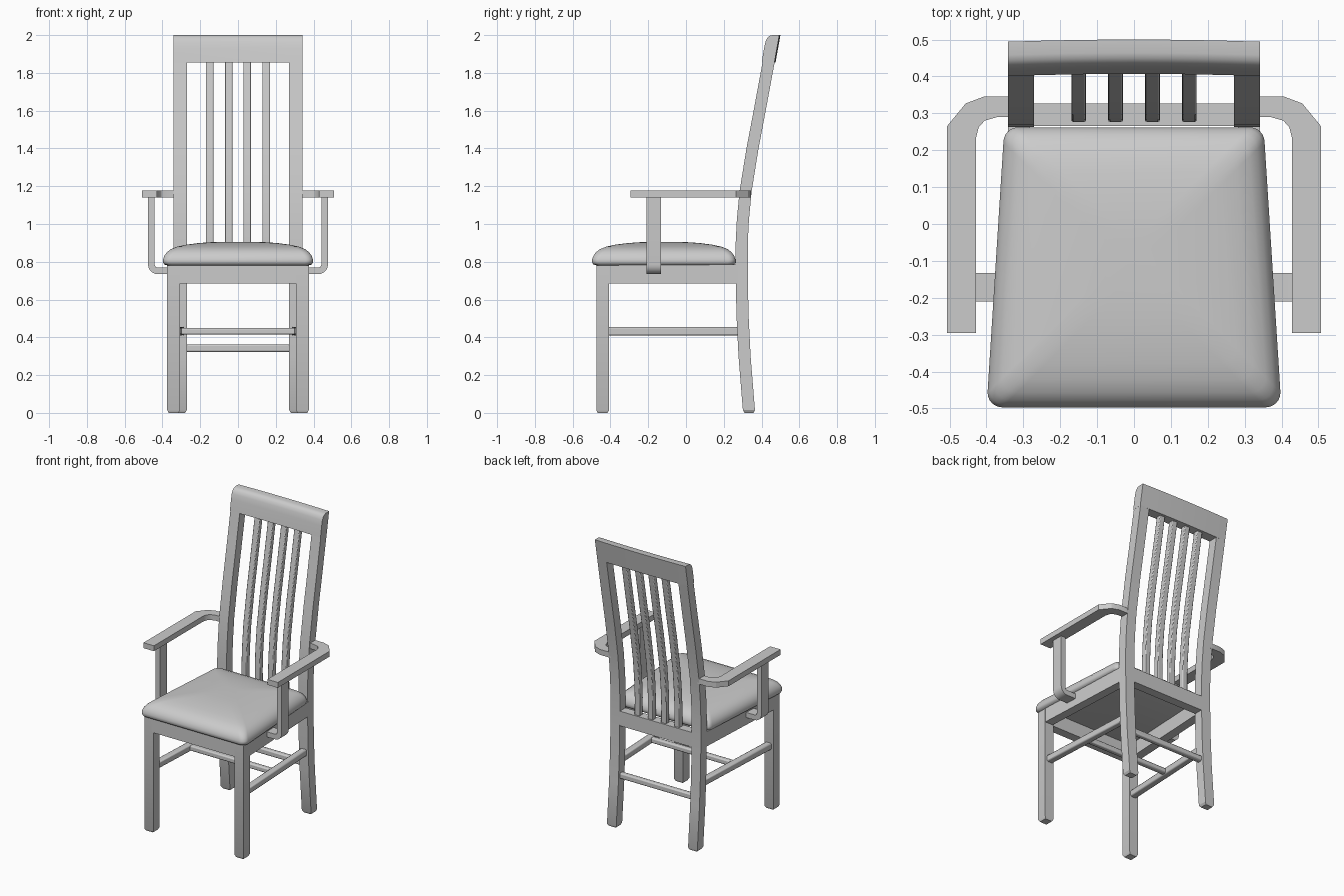
import bpy, bmesh, math
from mathutils import Vector

cube = bpy.data.objects.get("Cube")
if cube:
    bpy.data.objects.remove(cube, do_unlink=True)

GREY = (0.6, 0.6, 0.6, 1.0)
mat = bpy.data.materials.new("light grey")
mat.use_nodes = True
mat.diffuse_color = GREY
mat.node_tree.nodes["Principled BSDF"].inputs["Base Color"].default_value = GREY
mat.node_tree.nodes["Principled BSDF"].inputs["Roughness"].default_value = 0.6


def finish(name, bm, bevel=0.0, angle=30):
    """Turn a bmesh into a named, shaded object."""
    bmesh.ops.recalc_face_normals(bm, faces=bm.faces)
    me = bpy.data.meshes.new(name)
    bm.to_mesh(me)
    bm.free()
    me.materials.append(mat)
    ob = bpy.data.objects.new(name, me)
    bpy.context.collection.objects.link(ob)
    if bevel:
        mod = ob.modifiers.new("Bevel", "BEVEL")
        mod.width = bevel
        mod.segments = 2
        mod.limit_method = "ANGLE"
        mod.angle_limit = math.radians(40)
    bpy.ops.object.select_all(action="DESELECT")
    ob.select_set(True)
    bpy.context.view_layer.objects.active = ob
    bpy.ops.object.shade_smooth_by_angle(angle=math.radians(angle))
    return ob


def loft(name, rings, bevel=0.0, angle=30):
    """Skin a list of equal-length point rings and cap both ends."""
    bm = bmesh.new()
    loops = [[bm.verts.new(p) for p in ring] for ring in rings]
    n = len(loops[0])
    for a, b in zip(loops, loops[1:]):
        for i in range(n):
            j = (i + 1) % n
            bm.faces.new((a[i], a[j], b[j], b[i]))
    bm.faces.new(loops[0][::-1])
    bm.faces.new(loops[-1])
    return finish(name, bm, bevel, angle)


def rect(cx, cy, z, hx, hy):
    return [(cx - hx, cy - hy, z), (cx + hx, cy - hy, z),
            (cx + hx, cy + hy, z), (cx - hx, cy + hy, z)]


def plan(name, pts, z0, z1, side=1, bevel=0.0):
    """Extrude an outline drawn from above."""
    return loft(name, [[(side * x, y, z) for x, y in pts] for z in (z0, z1)], bevel)


def bar(name, a, b, w, h, bevel=0.008):
    """Straight horizontal bar between two points."""
    a, b = Vector(a), Vector(b)
    s = (b - a).cross(Vector((0, 0, 1))).normalized() * w / 2
    u = Vector((0, 0, h / 2))
    return loft(name, [[p - s - u, p + s - u, p + s + u, p - s + u] for p in (a, b)], bevel)


# Centre line of the back posts as (y, z)
BACK = [(0.333, 0.015), (0.31, 0.3), (0.30, 0.5), (0.295, 0.7), (0.295, 0.9),
        (0.301, 1.02), (0.315, 1.17), (0.352, 1.4), (0.39, 1.6), (0.438, 1.86)]

for side, word in ((1, "left"), (-1, "right")):
    # Front leg with a small tapered foot
    loft("front_leg_" + word, [rect(side * 0.341, -0.441, z, h, h) for z, h in
                               ((0, 0.026), (0.015, 0.034), (0.78, 0.034))])
    # Back leg and post in one curved piece
    rings = [rect(side * 0.306, 0.334, 0, 0.026, 0.024)]
    rings += [rect(side * 0.306, y, z, 0.035, 0.032) for y, z in BACK]
    loft("back_post_" + word, rings)
    # Side seat rail and side stretcher
    plan("side_rail_" + word, [(0.375, -0.42), (0.341, 0.275), (0.281, 0.275), (0.315, -0.42)],
         0.685, 0.785, side)
    bar("side_stretcher_" + word, (side * 0.338, -0.42, 0.432), (side * 0.305, 0.285, 0.432),
        0.045, 0.044)
    # Armrest curving in to meet the post
    plan("armrest_" + word, [
        (0.428, -0.295), (0.507, -0.295), (0.507, 0.265), (0.456, 0.327), (0.408, 0.345),
        (0.325, 0.345), (0.325, 0.29), (0.37, 0.29), (0.405, 0.28), (0.421, 0.262),
        (0.428, 0.235)], 1.14, 1.177, side)
    # Arm support: flat strip bent outward from the seat rail
    outer = [(0.34, 0.735)]
    inner = [(0.34, 0.77)]
    for i in range(7):
        t = math.radians(-90 + 15 * i)
        c, s = math.cos(t), math.sin(t)
        outer.append((0.426 + 0.05 * c, 0.785 + 0.05 * s))
        inner.append((0.426 + 0.015 * c, 0.785 + 0.015 * s))
    outer.append((0.476, 1.145))
    inner.append((0.441, 1.145))
    loft("arm_support_" + word, [
        [(side * o[0], -0.21, o[1]), (side * o[0], -0.133, o[1]),
         (side * i[0], -0.133, i[1]), (side * i[0], -0.21, i[1])]
        for o, i in zip(outer, inner)])

# Front and back seat rails
plan("front_rail", [(-0.32, -0.475), (0.32, -0.475), (0.32, -0.415), (-0.32, -0.415)], 0.685, 0.785)
plan("back_rail", [(-0.28, 0.265), (0.28, 0.265), (0.28, 0.326), (-0.28, 0.326)], 0.685, 0.785)

# Cross stretcher and lower back stretcher
bar("cross_stretcher", (-0.32, -0.07, 0.432), (0.32, -0.07, 0.432), 0.035, 0.035)
bar("back_stretcher", (-0.28, 0.308, 0.342), (0.28, 0.308, 0.342), 0.035, 0.038)

# Back slats following the curve of the posts
for k, x in enumerate((-0.15, -0.05, 0.05, 0.15)):
    rings = [rect(x, 0.296, 0.75, 0.02, 0.018)]
    rings += [rect(x, y, z, 0.02, 0.018) for y, z in BACK[4:]]
    loft("back_slat_%d" % (k + 1), rings, 0.005)

# Head rail: rounded top front edge, bowed slightly backward
SECTION = [(0.401, 1.855), (0.413, 1.93), (0.421, 1.965), (0.43, 1.985), (0.443, 1.996),
           (0.458, 2.0), (0.494, 2.0), (0.468, 1.855)]
rings = []
for i in range(9):
    x = -0.342 + 0.684 * i / 8
    bow = 0.006 * (1 - (x / 0.342) ** 2)
    rings.append([(x, y + bow, z) for y, z in SECTION])
loft("head_rail", rings, angle=35)


# Seat cushion: domed stack of rounded trapezoids
def seat_ring(inset, z):
    y0, y1 = -0.497 + inset, 0.262 - inset
    wf, wb = 0.397 - inset, 0.354 - inset
    r = 0.04
    pts = []
    for cx, cy, start in ((wb - r, y1 - r, 0), (r - wb, y1 - r, 90),
                          (r - wf, y0 + r, 180), (wf - r, y0 + r, 270)):
        for i in range(7):
            t = math.radians(start + 15 * i)
            pts.append((cx + r * math.cos(t), cy + r * math.sin(t), z))
    return pts


loft("seat_cushion", [seat_ring(d, z) for d, z in (
    (0.025, 0.78), (0.006, 0.786), (0.0, 0.797), (0.0, 0.812), (0.007, 0.832), (0.02, 0.85),
    (0.04, 0.866), (0.075, 0.88), (0.12, 0.89), (0.18, 0.898), (0.24, 0.903), (0.30, 0.905))],
    angle=50)
